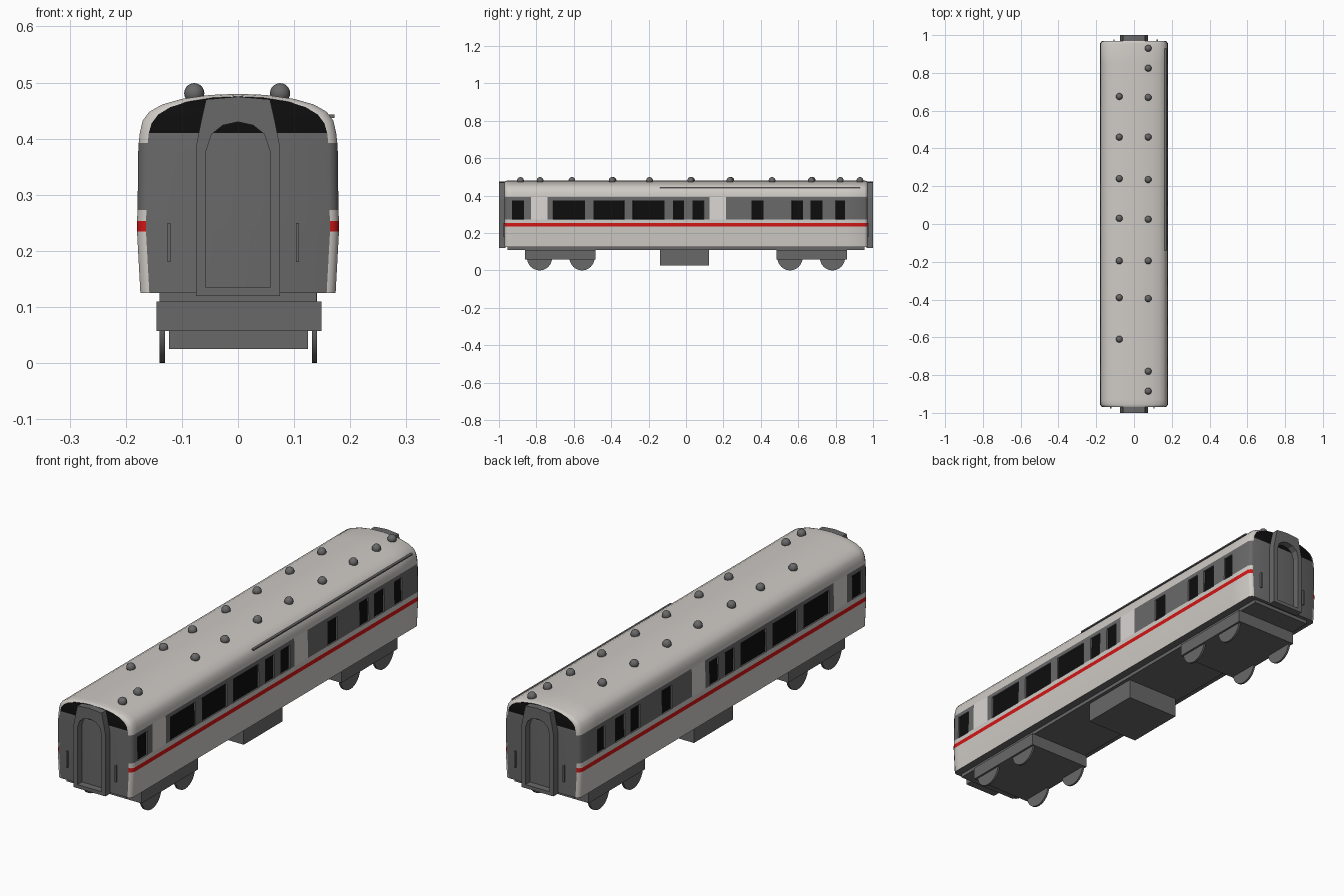
import bpy, bmesh, math
from mathutils import Matrix, Vector

if "Cube" in bpy.data.objects:
    bpy.data.objects.remove(bpy.data.objects["Cube"])


def material(name, rgb):
    m = bpy.data.materials.new(name)
    m.diffuse_color = (*rgb, 1)
    m.use_nodes = True
    m.node_tree.nodes["Principled BSDF"].inputs["Base Color"].default_value = m.diffuse_color
    return m


LIGHT = material("light_grey_paint", (0.62, 0.59, 0.56))
GREY = material("dark_grey", (0.14, 0.14, 0.14))
RED = material("red_stripe", (0.65, 0.008, 0.008))
BLACK = material("black_glass", (0.004, 0.004, 0.004))
DOOR = material("pale_door_paint", (0.69, 0.66, 0.64))


def finish(bm, name, mats, smooth=False):
    bmesh.ops.recalc_face_normals(bm, faces=bm.faces)
    me = bpy.data.meshes.new(name)
    bm.to_mesh(me)
    bm.free()
    ob = bpy.data.objects.new(name, me)
    bpy.context.collection.objects.link(ob)
    for m in mats:
        me.materials.append(m)
    if smooth:
        bpy.ops.object.select_all(action='DESELECT')
        ob.select_set(True)
        bpy.context.view_layer.objects.active = ob
        bpy.ops.object.shade_smooth_by_angle(angle=math.radians(35))
    return ob


def box(name, x0, x1, y0, y1, z0, z1, mat=GREY):
    bm = bmesh.new()
    bmesh.ops.create_cube(bm, size=1)
    for v in bm.verts:
        v.co = Vector(((x0 + x1) / 2 + v.co.x * (x1 - x0),
                       (y0 + y1) / 2 + v.co.y * (y1 - y0),
                       (z0 + z1) / 2 + v.co.z * (z1 - z0)))
    return finish(bm, name, [mat])


# Body shell: half section swept along the window borders
HALF = [(.174, .125), (.180, .235), (.180, .253), (.179, .273), (.178, .374),
        (.177, .392), (.175, .41), (.170, .432), (.158, .448), (.135, .461),
        (.10, .471), (.05, .478), (0, .48)]
WINDOWS = [(-.93, -.865), (-.71, -.54), (-.495, -.33), (-.285, -.115),
           (-.07, -.01), (.035, .095), (.35, .415), (.565, .625),
           (.665, .73), (.80, .85)]
DOORS = [(-.83, -.74), (.125, .215)]


def section(bm, y, inset):
    pts = []
    for x, z in HALF:
        top = inset * .3 if z > .43 else 0
        pts.append((x - inset * min(1, x / .15), z - top))
    full = pts + [(-x, z) for x, z in reversed(pts[:-1])]
    return [bm.verts.new((x, y, z)) for x, z in full]


bm = bmesh.new()
ys = sorted({y for pair in WINDOWS + DOORS for y in pair})
stations = ([(-.97, .016), (-.966, .007), (-.955, 0)] + [(y, 0) for y in ys]
            + [(.955, 0), (.966, .007), (.97, .016)])
rings = [section(bm, y, i) for y, i in stations]
glass = []
for a, b in zip(rings, rings[1:]):
    for i in range(len(a)):
        j = (i + 1) % len(a)
        f = bm.faces.new((a[i], a[j], b[j], b[i]))
        c = f.calc_center_median()
        if j == 0:
            f.material_index = 1
        elif .235 < c.z < .253:
            f.material_index = 2
        elif .273 < c.z < .392:
            f.material_index = 1
            if any(p < c.y < q for p, q in DOORS):
                f.material_index = 4
            elif c.z < .374 and any(p < c.y < q for p, q in WINDOWS):
                glass.append(f)
# End walls: grey below, black above
for r in (rings[0], rings[-1]):
    n = len(r)
    for i in range(n // 2):
        quad = [r[i], r[i + 1], r[n - 2 - i], r[n - 1 - i]]
        if quad[1] == quad[2]:
            quad.pop(2)
        f = bm.faces.new(quad)
        f.material_index = 3 if f.calc_center_median().z > .41 else 1
bmesh.ops.recalc_face_normals(bm, faces=bm.faces)
# Slightly sunken window panes
bmesh.ops.inset_individual(bm, faces=glass, thickness=.001, depth=-.006)
for f in glass:
    f.material_index = 3
finish(bm, "carriage_body", [LIGHT, GREY, RED, BLACK, DOOR], True)

# Gutter rail along one roof edge
box("roof_gutter_rail", .160, .172, -.14, .93, .437, .443)

# Gangway frames with arched opening, plus end handrails
OUTER = [(.075, .12), (.075, .385), (.066, .43), (.057, .47), (0, .475)]
INNER = [(.057, .135), (.057, .378), (.047, .408), (.027, .424), (0, .43)]


def loop(bm, half, y):
    full = half + [(-x, z) for x, z in reversed(half[:-1])]
    return [bm.verts.new((x, y, z)) for x, z in full]


for s, end in ((-1, "front"), (1, "back")):
    bm = bmesh.new()
    loops = [loop(bm, OUTER, s * .965), loop(bm, OUTER, s),
             loop(bm, INNER, s), loop(bm, INNER, s * .965)]
    for k in range(4):
        a, b = loops[k], loops[(k + 1) % 4]
        for i in range(len(a)):
            j = (i + 1) % len(a)
            bm.faces.new((a[i], a[j], b[j], b[i]))
    finish(bm, end + "_gangway_frame", [GREY])
    for x in (-.123, .106):
        cx = -s * x
        y0, y1 = sorted((s * .965, s * .978))
        box(end + "_handrail", cx - .003, cx + .003, y0, y1, .18, .25)

# Underframe and equipment box
box("underframe", -.14, .14, -.955, .955, .11, .127)
box("equipment_box", -.123, .125, -.14, .122, .025, .115)

# Bogies and wheels
for s, end in ((-1, "front"), (1, "back")):
    y0, y1 = sorted((s * .483, s * .862))
    box(end + "_bogie", -.145, .149, y0, y1, .057, .11)
    for wy in (.556, .783):
        for x in (-.135, .136):
            bm = bmesh.new()
            bmesh.ops.create_cone(
                bm, cap_ends=True, segments=32, radius1=.067, radius2=.067, depth=.009,
                matrix=Matrix.Translation((x, s * wy, .067)) @ Matrix.Rotation(math.pi / 2, 4, 'Y'))
            finish(bm, end + "_wheel", [GREY], True)

# Roof vents
VENTS = {.075: (.93, .825, .67, .46, .235, .025, -.195, -.395, -.78, -.885),
         -.078: (.675, .46, .24, .03, -.195, -.39, -.61)}
for x, row in VENTS.items():
    for y in row:
        bm = bmesh.new()
        bmesh.ops.create_uvsphere(bm, u_segments=16, v_segments=10, radius=.018,
                                  matrix=Matrix.Translation((x, y, .481)))
        finish(bm, "roof_vent", [GREY], True)
